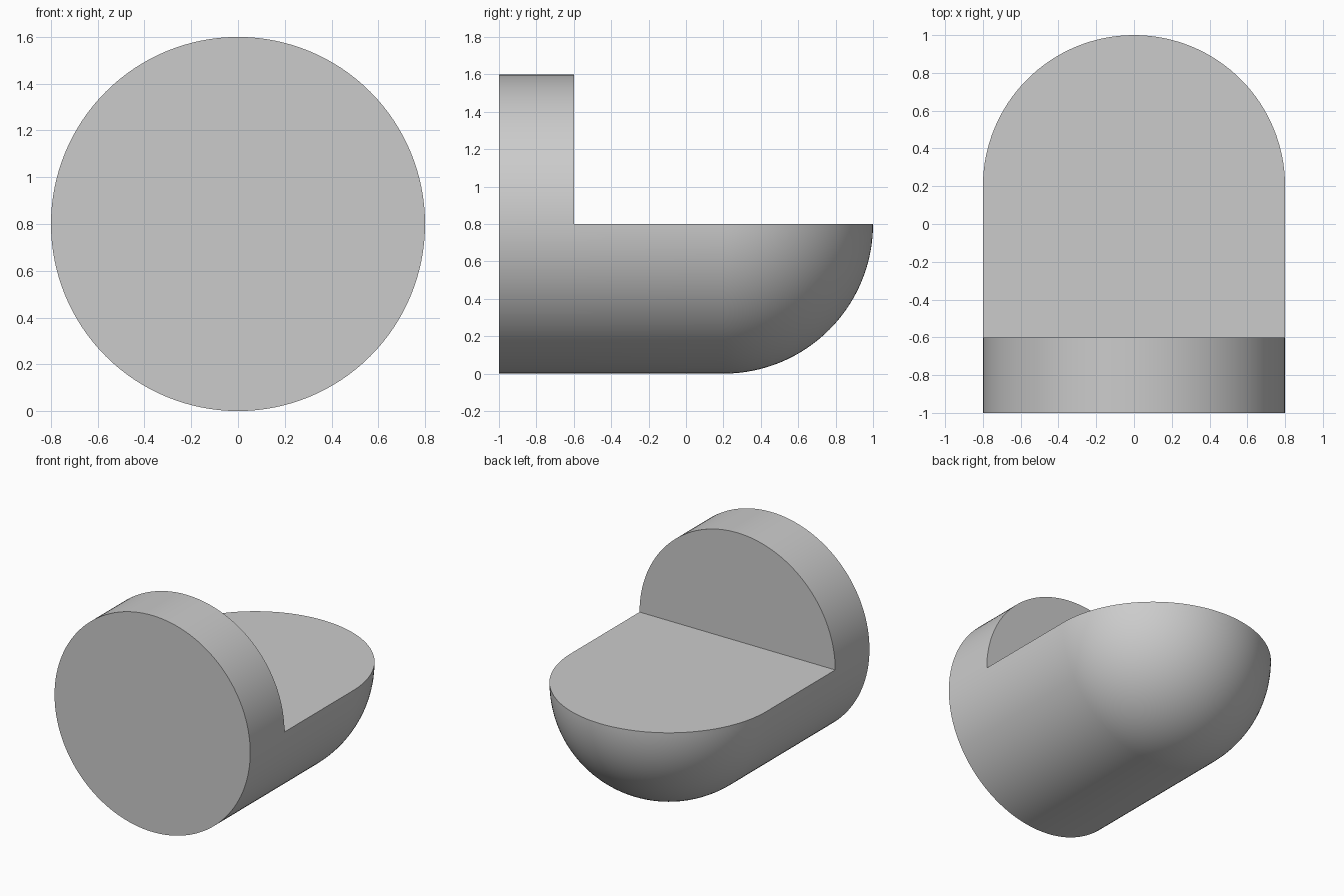
import bpy, bmesh
from math import sin, cos, pi, atan2, radians

cube = bpy.data.objects.get("Cube")
if cube:
    bpy.data.objects.remove(cube, do_unlink=True)

RADIUS = 0.8
FRONT, STEP, DOME = -1.0, -0.6, 0.2   # y of front disc, step wall, dome start
SEGMENTS, DOME_RINGS = 128, 32
EPS = 1e-4

grey = bpy.data.materials.new("light grey")
grey.use_nodes = True
colour = (0.6, 0.6, 0.6, 1)
grey.diffuse_color = colour
grey.node_tree.nodes["Principled BSDF"].inputs["Base Color"].default_value = colour

bm = bmesh.new()


def add_ring(radius, y):
    angles = [2 * pi * i / SEGMENTS for i in range(SEGMENTS)]
    return [bm.verts.new((radius * cos(a), y, RADIUS + radius * sin(a))) for a in angles]


# Round body: straight barrel followed by a hemispherical end
profile = [(RADIUS, FRONT), (RADIUS, STEP)]
for i in range(DOME_RINGS):
    t = pi / 2 * i / DOME_RINGS
    profile.append((RADIUS * cos(t), DOME + RADIUS * sin(t)))
rings = [add_ring(r, y) for r, y in profile]
for a, b in zip(rings, rings[1:]):
    for i in range(SEGMENTS):
        j = (i + 1) % SEGMENTS
        bm.faces.new((a[i], a[j], b[j], b[i]))
tip = bm.verts.new((0, DOME + RADIUS, RADIUS))
for i in range(SEGMENTS):
    bm.faces.new((rings[-1][i], rings[-1][(i + 1) % SEGMENTS], tip))
bm.faces.new(rings[0])

# Remove the upper half behind the front disc
upper = [f for f in bm.faces
         if f.calc_center_median().z > RADIUS and f.calc_center_median().y > STEP]
bmesh.ops.delete(bm, geom=upper, context='FACES')

# Flat deck and upright step wall
deck = [v for v in bm.verts if abs(v.co.z - RADIUS) < EPS and v.co.y > STEP - EPS]
wall = [v for v in bm.verts if abs(v.co.y - STEP) < EPS and v.co.z > RADIUS - EPS]
bm.faces.new(sorted(deck, key=lambda v: atan2(v.co.y, v.co.x)))
bm.faces.new(sorted(wall, key=lambda v: atan2(v.co.z - RADIUS * 1.2, v.co.x)))
bmesh.ops.recalc_face_normals(bm, faces=bm.faces[:])

mesh = bpy.data.meshes.new("stepped_round_body")
bm.to_mesh(mesh)
bm.free()
mesh.materials.append(grey)
body = bpy.data.objects.new("stepped_round_body", mesh)
bpy.context.collection.objects.link(body)

# Smooth curves with crisp rims
bpy.ops.object.select_all(action='DESELECT')
body.select_set(True)
bpy.context.view_layer.objects.active = body
bpy.ops.object.shade_smooth_by_angle(angle=radians(30))
